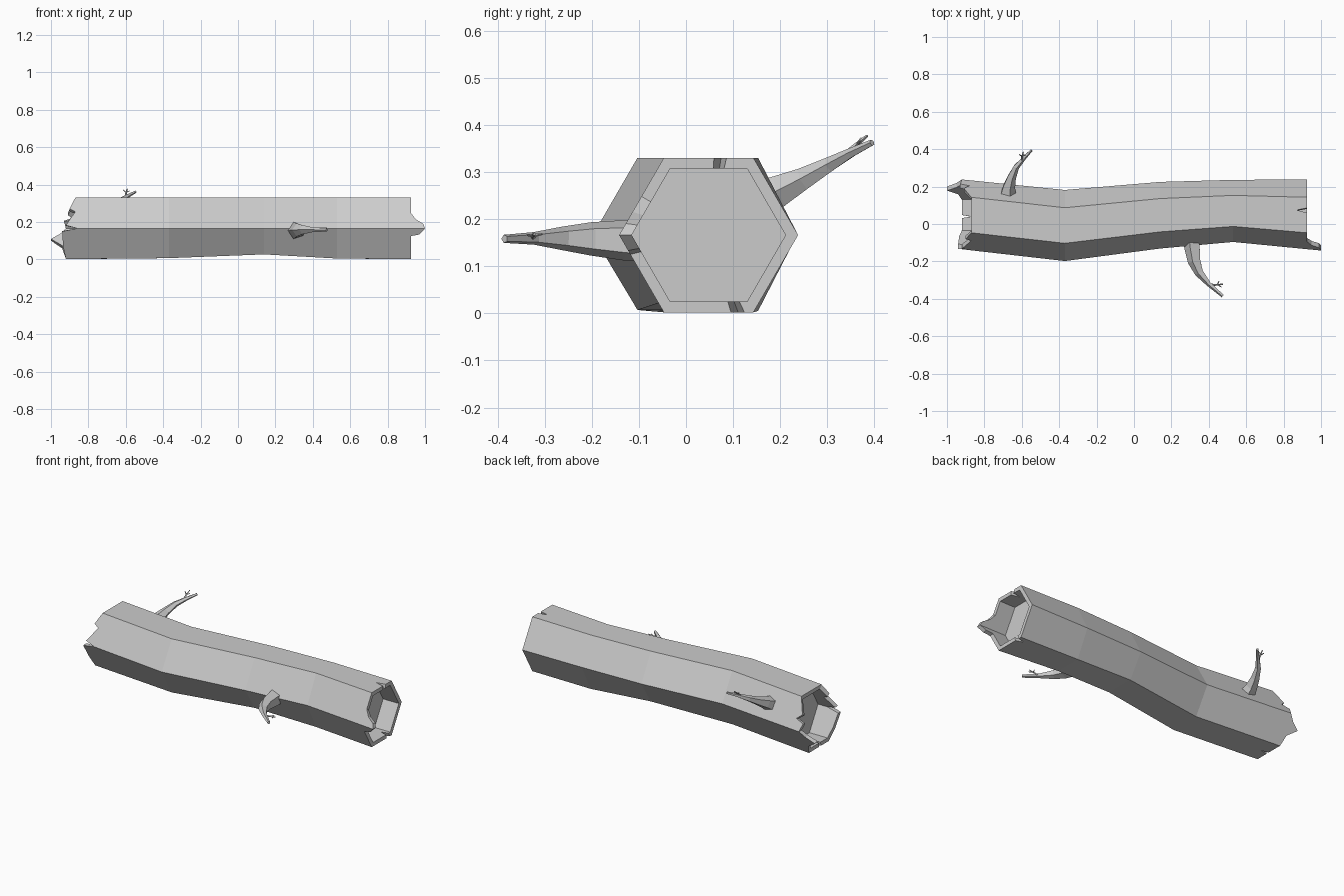
import bpy, bmesh, math
from mathutils import Vector

cube = bpy.data.objects.get("Cube")
if cube:
    bpy.data.objects.remove(cube)

bark = bpy.data.materials.new("grey_bark")
bark.use_nodes = True
GREY = (0.6, 0.6, 0.6, 1)
bark.diffuse_color = GREY
bark.node_tree.nodes["Principled BSDF"].inputs["Base Color"].default_value = GREY


def finish(name, bm):
    bmesh.ops.recalc_face_normals(bm, faces=bm.faces)
    mesh = bpy.data.meshes.new(name)
    bm.to_mesh(mesh)
    bm.free()
    mesh.materials.append(bark)
    obj = bpy.data.objects.new(name, mesh)
    bpy.context.collection.objects.link(obj)
    return obj


def hex_point(u, x, cy, r, low=0.0, inset=0.0):
    """Point on a hexagon around the log; u counts corners from the back."""
    def corner(i):
        a = math.radians(60 * i)
        s = 1 - inset
        z = 0.166 + 0.164 * s * math.sin(a) / math.sin(math.pi / 3)
        if math.sin(a) < -0.1:
            z += low
        return Vector((x, cy + r * s * math.cos(a), z))
    i = math.floor(u)
    return corner(i).lerp(corner(i + 1), u - i)


# Trunk: bent hexagonal body, jagged rims and recessed end caps
STATIONS = [(-0.37, -0.008, 0.19, 0.005), (0.14, 0.047, 0.178, 0.025), (0.53, 0.07, 0.166, 0.003)]
LEFT_RIM = [(0, -0.92), (0.25, -0.93), (0.35, -0.88), (0.5, -0.91), (1, -0.87), (2, -0.87),
            (2.36, -0.9), (2.45, -0.87), (2.9, -0.92), (3, -0.86), (3.1, -0.94), (3.6, -0.935),
            (4, -0.92), (4.4, -0.92), (4.45, -0.87), (4.5, -0.92), (5, -0.92),
            (5.35, -0.94), (5.6, -1.0), (5.8, -0.95)]
RIGHT_RIM = [(0, 0.925), (1, 0.925), (1.3, 0.925), (1.36, 0.87), (1.44, 0.925), (2, 0.925),
             (2.5, 0.925), (2.7, 0.95), (2.85, 0.99), (3, 1.0), (3.2, 0.97), (3.25, 0.925),
             (4, 0.925), (4.75, 0.925), (4.83, 0.88), (4.9, 0.925), (5, 0.925)]

bm = bmesh.new()
rings = [[bm.verts.new(hex_point(i, x, cy, r, low)) for i in range(6)]
         for x, cy, r, low in STATIONS]
for a, b in zip(rings, rings[1:]):
    for i in range(6):
        j = (i + 1) % 6
        bm.faces.new((a[i], a[j], b[j], b[i]))

for rim, ring, cap_x in ((LEFT_RIM, rings[0], -0.80), (RIGHT_RIM, rings[-1], 0.82)):
    n = len(rim)
    outer = [bm.verts.new(hex_point(u, x, 0.048, 0.19)) for u, x in rim]
    inner = [bm.verts.new(hex_point(u, x, 0.048, 0.19, 0, 0.14)) for u, x in rim]
    floor = [bm.verts.new(hex_point(i, cap_x, 0.048, 0.19, 0, 0.14)) for i in range(6)]
    for k in range(n):
        m = (k + 1) % n
        bm.faces.new((outer[k], outer[m], inner[m], inner[k]))
    for i in range(6):
        j = (i + 1) % 6
        span = [k for k, (u, x) in enumerate(rim) if i <= u <= i + 1]
        if i == 5:
            span.append(0)
        bm.faces.new([ring[j], ring[i]] + [outer[k] for k in span])
        bm.faces.new([floor[j], floor[i]] + [inner[k] for k in span])
    bm.faces.new(floor)
finish("log_trunk", bm)


def branch(name, path, sides=5):
    """Tapered faceted limb along (x, y, z, radius) points."""
    bm = bmesh.new()
    pts = [Vector(p[:3]) for p in path]
    loops = []
    for k, p in enumerate(pts):
        d = (pts[min(k + 1, len(pts) - 1)] - pts[max(k - 1, 0)]).normalized()
        side = d.cross(Vector((0, 0, 1))).normalized()
        up = side.cross(d)
        loops.append([bm.verts.new(p + path[k][3] * (side * math.cos(t) + up * math.sin(t)))
                      for t in (math.tau * s / sides for s in range(sides))])
    for a, b in zip(loops, loops[1:]):
        for i in range(sides):
            j = (i + 1) % sides
            bm.faces.new((a[i], a[j], b[j], b[i]))
    bm.faces.new(loops[0])
    bm.faces.new(loops[-1])
    return finish(name, bm)


# Front branch with a small forked twig
branch("front_branch", [(0.31, -0.08, 0.155, 0.048), (0.315, -0.13, 0.155, 0.045),
                        (0.325, -0.2, 0.158, 0.037), (0.35, -0.26, 0.159, 0.026),
                        (0.4, -0.32, 0.159, 0.014), (0.475, -0.385, 0.158, 0.009)])
branch("front_twig", [(0.41, -0.325, 0.16, 0.006), (0.44, -0.325, 0.165, 0.005),
                      (0.475, -0.322, 0.168, 0.003)], 4)
branch("front_twig_fork", [(0.445, -0.325, 0.165, 0.004), (0.455, -0.305, 0.168, 0.002)], 4)
branch("front_twig_tip", [(0.45, -0.325, 0.165, 0.004), (0.468, -0.338, 0.166, 0.002)], 4)

# Back branch rising from the upper rear side
branch("back_branch", [(-0.675, 0.16, 0.24, 0.045), (-0.67, 0.2, 0.26, 0.035),
                       (-0.655, 0.25, 0.285, 0.025), (-0.63, 0.305, 0.315, 0.017),
                       (-0.59, 0.35, 0.34, 0.011), (-0.548, 0.395, 0.362, 0.007)])
branch("back_twig", [(-0.6, 0.335, 0.335, 0.006), (-0.598, 0.36, 0.356, 0.005),
                     (-0.592, 0.385, 0.377, 0.003)], 4)
branch("back_twig_fork", [(-0.598, 0.362, 0.358, 0.004), (-0.615, 0.372, 0.372, 0.002)], 4)
branch("back_twig_tip", [(-0.598, 0.365, 0.36, 0.004), (-0.58, 0.37, 0.366, 0.002)], 4)
